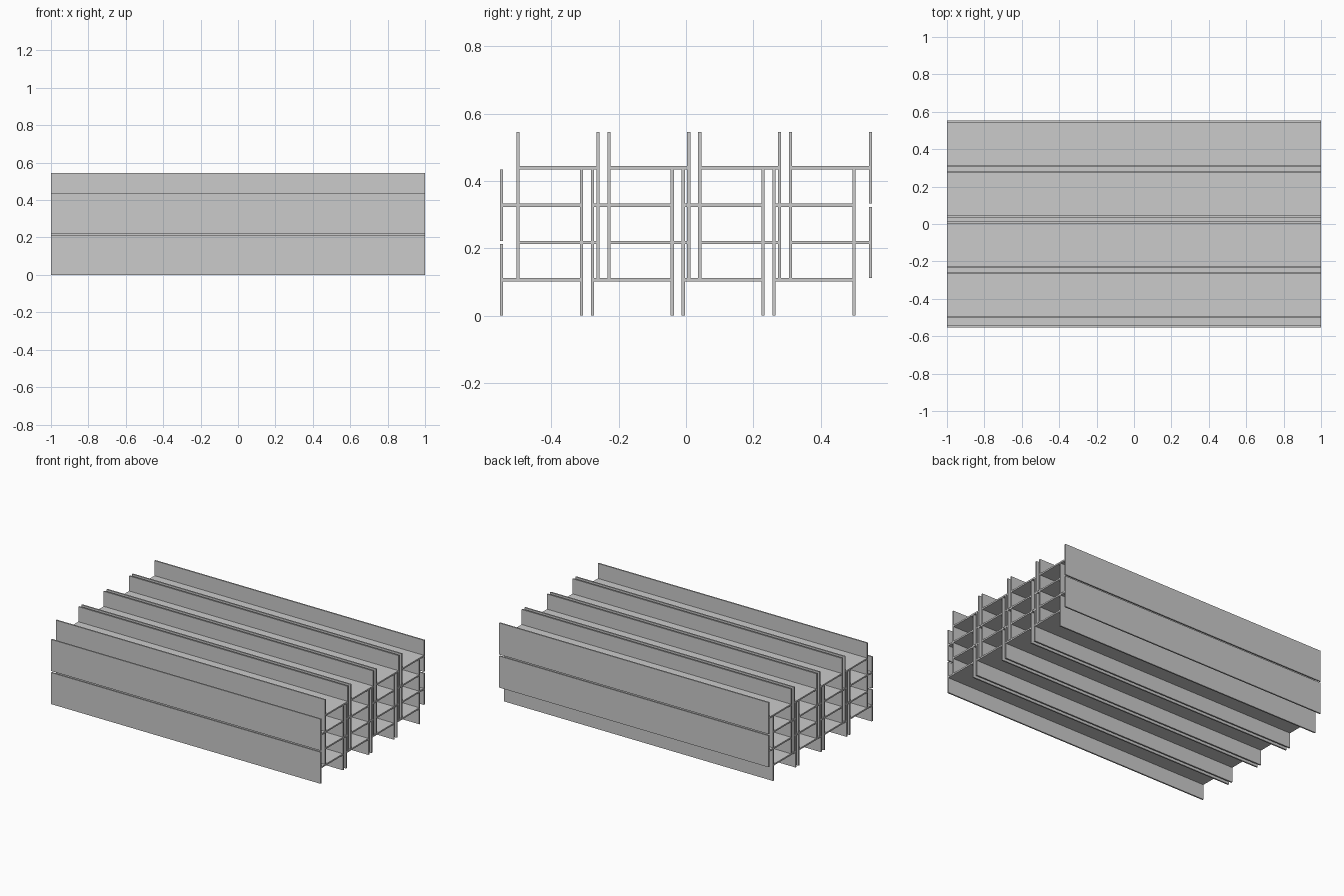
import bpy

if "Cube" in bpy.data.objects:
    bpy.data.objects.remove(bpy.data.objects["Cube"])

# Stack of H-section beams, all running along x
LENGTH, WIDTH, HEIGHT = 2.0, 0.247, 0.212
FLANGE, WEB = 0.0095, 0.010
PITCH = 0.2697                       # spacing of beams within a layer
STEP = HEIGHT / 2 + WEB / 2          # each layer's flanges rest on the webs below
SHIFT = 0.0245                       # alternate layers slide sideways


def beam_mesh():
    # H profile in (y, z), extruded along x
    w, i, h, t = WIDTH / 2, WIDTH / 2 - FLANGE, HEIGHT / 2, WEB / 2
    quarter = [(i, t), (i, h), (w, h)]
    profile = (quarter
               + [(y, -z) for y, z in reversed(quarter)]
               + [(-y, -z) for y, z in quarter]
               + [(-y, z) for y, z in reversed(quarter)])
    n = len(profile)
    verts = [(x, y, z) for x in (-LENGTH / 2, LENGTH / 2) for y, z in profile]
    faces = [(k, (k + 1) % n, (k + 1) % n + n, k + n) for k in range(n)]
    # End caps: two flanges and the web
    for o, flip in ((0, False), (n, True)):
        for cap in ((0, 1, 2, 3, 4, 5), (6, 7, 8, 9, 10, 11), (0, 5, 6, 11)):
            f = [k + o for k in cap]
            faces.append(f if flip else f[::-1])
    mesh = bpy.data.meshes.new("h_beam")
    mesh.from_pydata(verts, [], faces)
    # Consistent outward normals
    import bmesh
    bm = bmesh.new()
    bm.from_mesh(mesh)
    bmesh.ops.recalc_face_normals(bm, faces=bm.faces)
    bm.to_mesh(mesh)
    bm.free()
    return mesh


mesh = beam_mesh()

# Four layers of four beams
for layer in range(4):
    side = -SHIFT if layer % 2 == 0 else SHIFT
    for col in range(4):
        beam = bpy.data.objects.new(f"beam_layer{layer + 1}_{col + 1}", mesh)
        beam.location = (0, (col - 1.5) * PITCH + side, HEIGHT / 2 + layer * STEP)
        bpy.context.collection.objects.link(beam)
